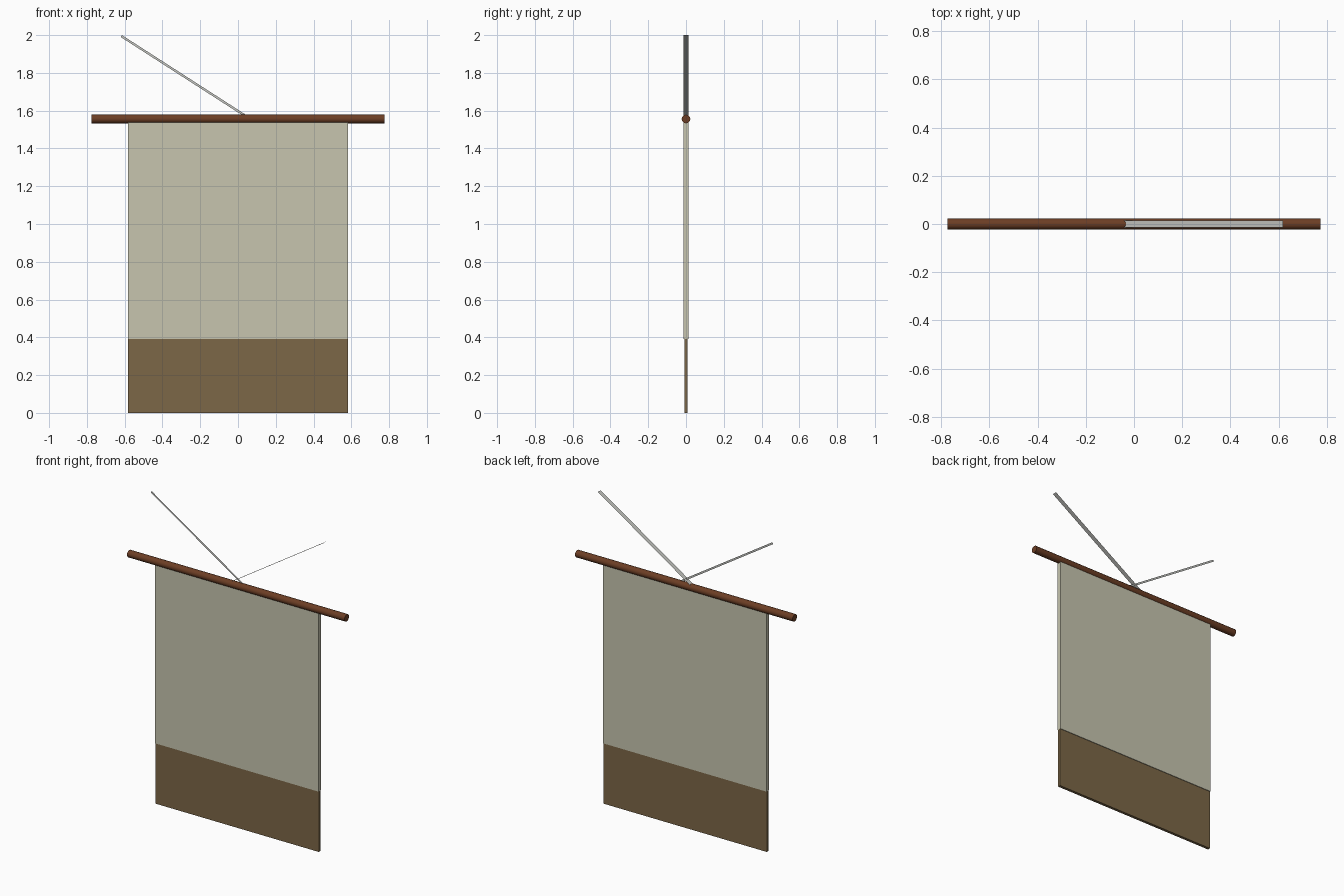
import bpy
import math

if "Cube" in bpy.data.objects:
    bpy.data.objects.remove(bpy.data.objects["Cube"])


def material(name, color):
    m = bpy.data.materials.new(name)
    m.diffuse_color = (*color, 1.0)
    m.use_nodes = True
    m.node_tree.nodes["Principled BSDF"].inputs["Base Color"].default_value = m.diffuse_color
    return m


CLOTH = material("pale cloth", (0.57, 0.56, 0.43))
HEM = material("brown cloth", (0.20, 0.135, 0.063))
WOOD = material("dark wood", (0.15, 0.048, 0.018))
CORD = material("grey cord", (0.55, 0.56, 0.53))

ROD_Z, ROD_R = 1.556, 0.023
HALF_W, HEM_TOP = 0.582, 0.39


def box(name, half_x, half_y, z0, z1, mat):
    bpy.ops.mesh.primitive_cube_add(size=1, location=(0, 0, (z0 + z1) / 2))
    ob = bpy.context.object
    ob.name = name
    ob.scale = (2 * half_x, 2 * half_y, z1 - z0)
    bpy.ops.object.transform_apply(location=False, rotation=False, scale=True)
    ob.data.materials.append(mat)
    return ob


def ribbon(name, start, end, offset, mat):
    """Flat strip from start to end, widened by +/- offset."""
    def shift(p, s):
        return tuple(a + s * b for a, b in zip(p, offset))
    verts = [shift(start, -1), shift(end, -1), shift(end, 1), shift(start, 1)]
    me = bpy.data.meshes.new(name)
    me.from_pydata(verts, [], [(0, 1, 2, 3)])
    me.materials.append(mat)
    ob = bpy.data.objects.new(name, me)
    bpy.context.collection.objects.link(ob)
    return ob


# Hanging cloth with a slightly thinner brown lower band
box("cloth_panel", HALF_W, 0.013, HEM_TOP, ROD_Z, CLOTH)
box("lower_band", HALF_W, 0.009, 0.0, HEM_TOP, HEM)

# Horizontal wooden rod
bpy.ops.mesh.primitive_cylinder_add(vertices=12, radius=ROD_R, depth=1.55,
                                    location=(0, 0, ROD_Z),
                                    rotation=(0, math.pi / 2, 0))
rod = bpy.context.object
rod.name = "rod"
rod.data.materials.append(WOOD)
bpy.ops.object.shade_smooth_by_angle(angle=math.radians(40))

# Two flat cords crossing at the rod: the left one stands on edge
# (faces front), the right one lies flat (faces up)
run, rise = 0.68, 0.437
length = math.hypot(run, rise)
w = 0.006
nx, nz = w * rise / length, w * run / length
ribbon("left_cord", (0.062, 0, 1.558), (-0.618, 0, 1.995), (nx, 0, nz), CORD)
ribbon("right_cord", (-0.062, 0, 1.56), (0.618, 0, 2.0), (0, 0.0145, 0), CORD)
